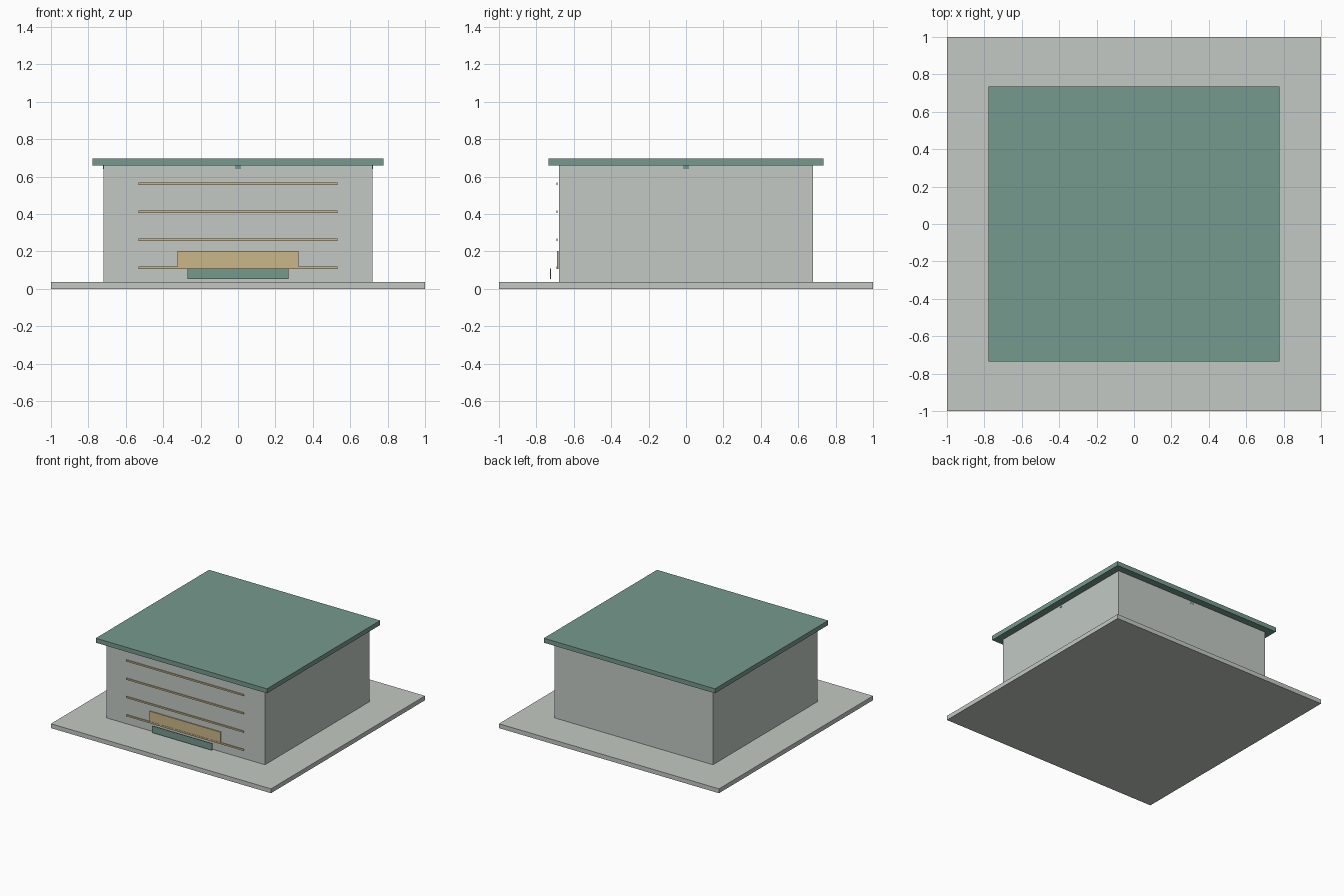
import bpy

cube = bpy.data.objects.get("Cube")
if cube:
    bpy.data.objects.remove(cube, do_unlink=True)


def material(name, rgb):
    """Flat material from 0-255 display values, stored as linear."""
    def lin(c):
        c /= 255
        return c / 12.92 if c <= 0.04045 else ((c + 0.055) / 1.055) ** 2.4
    colour = [lin(c) for c in rgb] + [1]
    mat = bpy.data.materials.new(name)
    mat.use_nodes = True
    mat.diffuse_color = colour
    bsdf = mat.node_tree.nodes["Principled BSDF"]
    bsdf.inputs["Base Color"].default_value = colour
    bsdf.inputs["Roughness"].default_value = 0.8
    return mat


def box(name, x, y, z, mat):
    """Box spanning the given (low, high) pair on each axis."""
    spans = (x, y, z)
    bpy.ops.mesh.primitive_cube_add(size=1)
    obj = bpy.context.object
    obj.name = name
    for v in obj.data.vertices:
        v.co = [s[0] if c < 0 else s[1] for c, s in zip(v.co, spans)]
    obj.data.materials.append(mat)
    return obj


def both(half):
    return (-half, half)


grey = material("pale grey", (194, 201, 195))
green = material("muted green", (118, 154, 142))
tan = material("warm tan", (203, 183, 137))

WALL_X, WALL_Y, EAVE = 0.72, 0.678, 0.66

# Ground slab, walls and flat roof
box("base_slab", both(1), both(1), (0, 0.036), grey)
box("walls", both(WALL_X), both(WALL_Y), (0.036, EAVE), grey)
box("roof", both(0.778), both(0.735), (EAVE, 0.697), green)

# Roof beams whose ends show just below the eaves
beam_z = (0.64, EAVE)
box("roof_beam_long", both(WALL_X + 0.002), both(0.015), beam_z, green)
box("roof_beam_cross", both(0.015), both(WALL_Y + 0.002), beam_z, green)

# Horizontal trim strips across the front
for i in range(4):
    z = 0.105 + 0.15 * i
    box(f"trim_strip_{i + 1}", both(0.533), (-0.692, -0.686), (z, z + 0.013), tan)

# Entrance panel with a plate standing in front of it
box("entrance_panel", both(0.323), (-0.69, -0.682), (0.105, 0.202), tan)
box("entrance_plate", both(0.271), (-0.727, -0.721), (0.053, 0.109), green)
